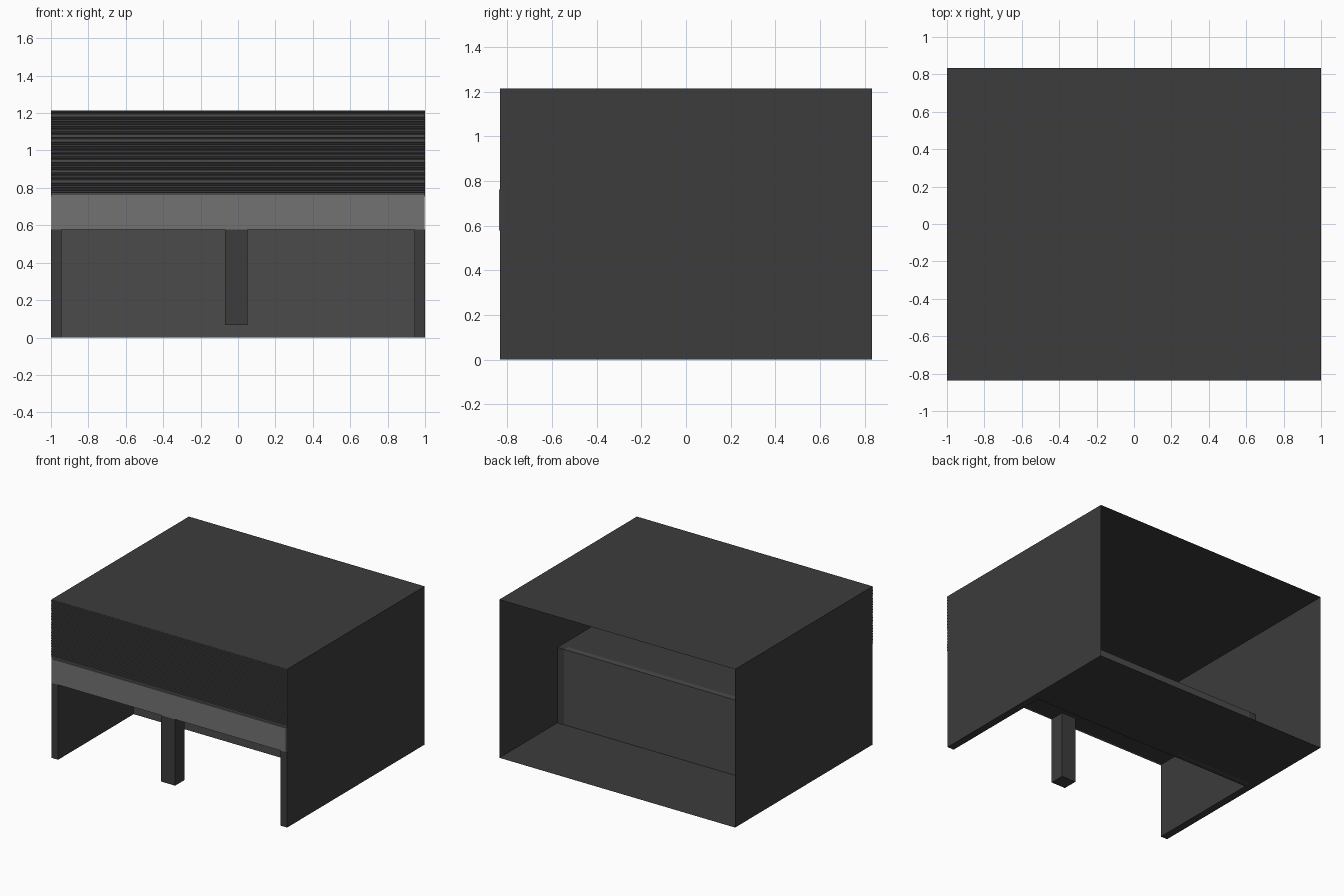
import bpy, bmesh

if "Cube" in bpy.data.objects:
    bpy.data.objects.remove(bpy.data.objects["Cube"])

W, D, H = 1.0, 0.833, 1.213      # half width, half depth, height
CEIL = 0.578                     # underside of the front beam / porch ceiling
PANEL_F, PANEL_B = 0.083, 0.13   # recessed wall, front and back


def material(name, v):
    m = bpy.data.materials.new(name)
    m.diffuse_color = (v, v, v, 1)
    m.use_nodes = True
    m.node_tree.nodes["Principled BSDF"].inputs["Base Color"].default_value = m.diffuse_color
    return m


DARK = material("dark_wall", 0.045)
MID = material("mid_panel", 0.07)
LIGHT = material("light_trim", 0.17)


def add_object(name, bm, mat):
    me = bpy.data.meshes.new(name)
    bm.to_mesh(me)
    bm.free()
    ob = bpy.data.objects.new(name, me)
    me.materials.append(mat)
    bpy.context.collection.objects.link(ob)
    return ob


def box(name, x, y, z, mat):
    bm = bmesh.new()
    bmesh.ops.create_cube(bm, size=1)
    for v in bm.verts:
        for i, (a, b) in enumerate((x, y, z)):
            v.co[i] = a if v.co[i] < 0 else b
    return add_object(name, bm, mat)


def sheet(name, profile, axis, span, mat):
    """Sweep an open profile of 3D points along one axis into a thin sheet."""
    bm = bmesh.new()
    rows = []
    for p in profile:
        row = []
        for s in span:
            c = list(p)
            c[axis] = s
            row.append(bm.verts.new(c))
        rows.append(row)
    for a, b in zip(rows, rows[1:]):
        bm.faces.new((a[0], a[1], b[1], b[0]))
    return add_object(name, bm, mat)


# Side walls and roof: one thin shell, open at the back
sheet("walls_and_roof", [(W, 0, 0), (W, 0, H), (-W, 0, H), (-W, 0, 0)],
      1, (-D, D), DARK)

# Rear floor
sheet("rear_floor", [(-W, 0, 0), (W, 0, 0)], 1, (PANEL_F, D), DARK)

# Porch ceiling
sheet("porch_ceiling", [(W, 0, CEIL), (-W, 0, CEIL)], 1, (-D, PANEL_F), DARK)

# Thick side piers lining the open front
for side, s in (("left", -1), ("right", 1)):
    box(side + "_pier", sorted((s * 0.943, s * 0.999)), (-D, PANEL_B),
        (0, CEIL), DARK)

# Recessed wall behind the porch
box("recessed_wall", (-0.943, 0.943), (PANEL_F, PANEL_B), (0, CEIL), MID)

# Hanging centre post
box("centre_post", (-0.07, 0.05), (-D, -0.72), (0.067, CEIL), DARK)

# Light front beam
box("front_beam", (-0.996, 0.996), (-0.838, -0.826), (CEIL, 0.762), LIGHT)

# Ribbed upper front
ribs, z0 = 36, 0.775
step = (H - z0) / ribs
profile = [(0, -D + 0.002, 0.755), (0, -D + 0.002, z0)]
for i in range(ribs):
    z = z0 + i * step
    profile += [(0, -D - 0.003, z + 0.15 * step), (0, -D - 0.003, z + 0.6 * step),
                (0, -D + 0.002, z + 0.75 * step), (0, -D + 0.002, z + step)]
sheet("ribbed_front", profile, 0, (-W, W), MID)
